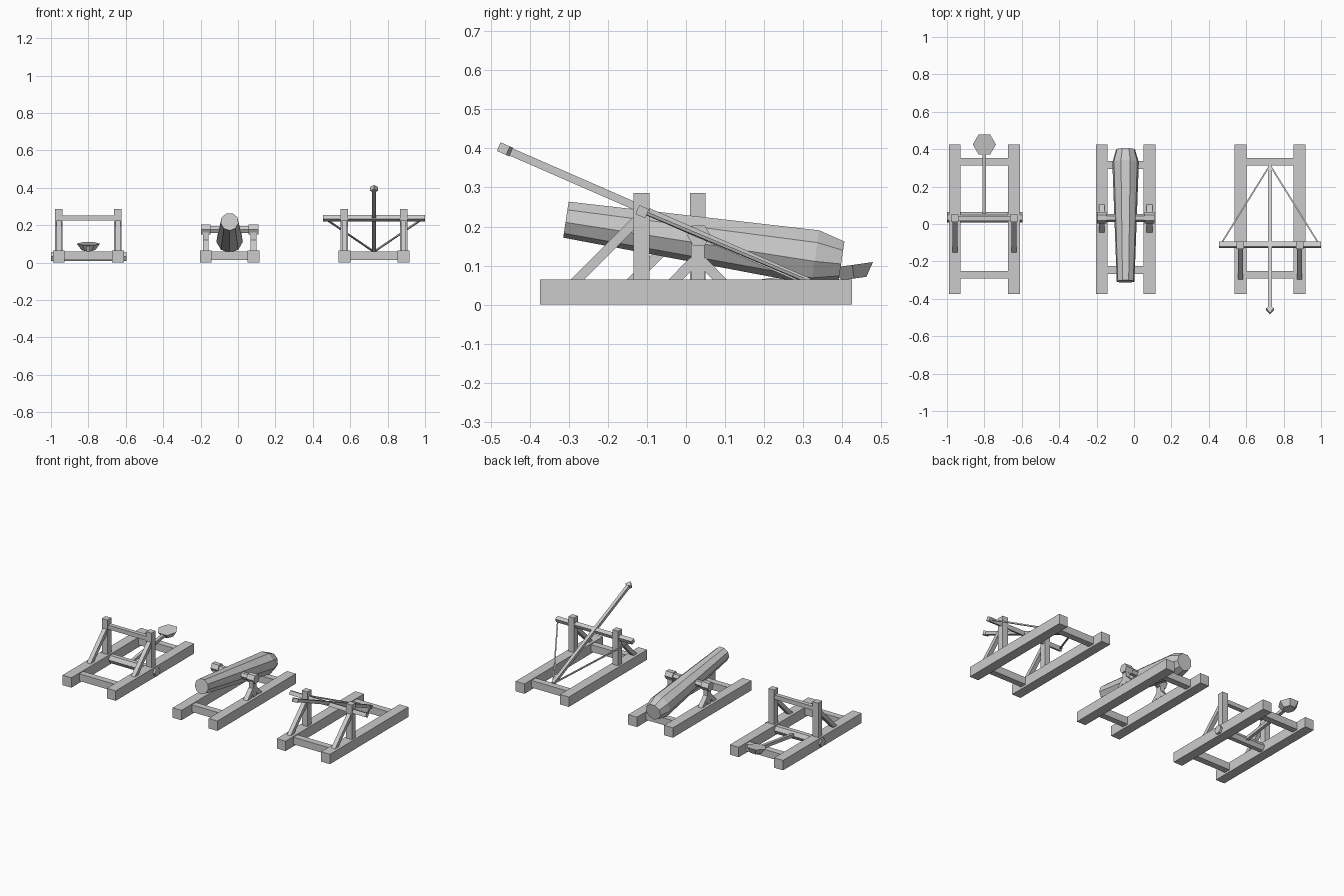
import bpy, bmesh, math
from mathutils import Vector

if "Cube" in bpy.data.objects:
    bpy.data.objects.remove(bpy.data.objects["Cube"])


def sweep(name, start, direction, sections, up=(0, 0, 1)):
    """Loft 2D outlines [(distance, points), ...] along a straight direction."""
    d = Vector(direction).normalized()
    side = d.cross(Vector(up))
    side = side.normalized() if side.length > 1e-4 else Vector((1, 0, 0))
    top = side.cross(d)
    bm = bmesh.new()
    rings = [[bm.verts.new(Vector(start) + d * t + side * a + top * b) for a, b in pts]
             for t, pts in sections]
    n = len(rings[0])
    for r, s in zip(rings, rings[1:]):
        for i in range(n):
            bm.faces.new((r[i], r[(i + 1) % n], s[(i + 1) % n], s[i]))
    bm.faces.new(rings[0][::-1])
    bm.faces.new(rings[-1])
    bmesh.ops.recalc_face_normals(bm, faces=bm.faces)
    me = bpy.data.meshes.new(name)
    bm.to_mesh(me)
    bm.free()
    ob = bpy.data.objects.new(name, me)
    bpy.context.collection.objects.link(ob)
    return ob


def ngon(r, n, phase=0.0):
    return [(r * math.cos(phase + math.tau * i / n), r * math.sin(phase + math.tau * i / n))
            for i in range(n)]


def beam(name, p, q, w, h, up=(0, 0, 1)):
    d = Vector(q) - Vector(p)
    rect = [(-w / 2, -h / 2), (w / 2, -h / 2), (w / 2, h / 2), (-w / 2, h / 2)]
    return sweep(name, p, d, [(0, rect), (d.length, rect)], up)


def hex_rod(name, x0, x1, y, z, r):
    pts = ngon(r, 6)
    return sweep(name, (x0, y, z), (1, 0, 0), [(0, pts), (x1 - x0, pts)])


# Rails and cross ties shared by all machines
def base(name, cx, half, ties):
    for s in (-1, 1):
        x = cx + s * half
        beam(name + "_rail", (x, -0.373, 0.032), (x, 0.425, 0.032), 0.063, 0.064)
    for y in ties:
        beam(name + "_cross_tie", (cx - half + 0.03, y, 0.036), (cx + half - 0.03, y, 0.036),
             0.041, 0.046)


# Uprights with a front diagonal brace
def uprights(name, cx, half, y):
    for s in (-1, 1):
        x = cx + s * half
        beam(name + "_upright", (x, y, 0.06), (x, y, 0.286), 0.04, 0.04)
        beam(name + "_brace", (x, y - 0.176, 0.052), (x, y - 0.008, 0.22), 0.027, 0.025)


# Catapult
cx = -0.8
base("catapult", cx, 0.158, (-0.272, 0.333))
uprights("catapult", cx, 0.158, 0.03)
beam("catapult_stop_bar", (cx - 0.158, 0.03, 0.238), (cx + 0.158, 0.03, 0.238), 0.027, 0.027)
hex_rod("catapult_axle", cx - 0.2, cx + 0.203, 0.035, 0.033, 0.028)
beam("throwing_arm", (cx, 0.035, 0.033), (cx, 0.425, 0.087), 0.02, 0.02)
sweep("arm_bowl", (cx, 0.43, 0.067), (0, -0.14, 0.99),
      [(0, ngon(0.037, 6)), (0.035, ngon(0.062, 6))])

# Cannon
cx = -0.045
base("cannon", cx, 0.128, (-0.246, 0.315))
for s in (-1, 1):
    x = cx + s * 0.128
    beam("cannon_post", (x, 0.03, 0.06), (x, 0.03, 0.178), 0.03, 0.035)
    for t in (-1, 1):
        beam("cannon_post_brace", (x, 0.03 + t * 0.07, 0.05), (x, 0.03 + t * 0.01, 0.112),
             0.03, 0.026)
    hex_rod("trunnion_bearing", x - 0.026, x + 0.026, 0.033, 0.177, 0.03)
hex_rod("trunnion", cx - 0.128, cx + 0.128, 0.033, 0.177, 0.021)
ph = -math.pi / 2
sweep("barrel", (cx, -0.307, 0.219), (0, 1, -0.15),
      [(0, ngon(0.048, 9, ph)), (0.645, ngon(0.072, 9, ph)), (0.713, ngon(0.052, 9, ph))])

# Ballista
cx = 0.727
base("ballista", cx, 0.158, (-0.272, 0.333))
uprights("ballista", cx, 0.158, -0.114)
tail, tip = Vector((cx, 0.315, 0.058)), Vector((cx, -0.455, 0.394))
normal = Vector((0, 0.336, 0.77))
beam("bow_bar", (cx - 0.272, -0.112, 0.238), (cx + 0.272, -0.112, 0.238), 0.027, 0.025, normal)
beam("bolt_shaft", tail, tip, 0.02, 0.02)
head = [(-0.009, -0.014), (0.009, -0.014), (0.021, -0.005), (0, 0.021), (-0.021, -0.005)]
sweep("bolt_head", (cx, -0.46, 0.396), normal, [(-0.012, head), (0.012, head)])
for s in (-1, 1):
    beam("bow_string", (cx + s * 0.265, -0.112, 0.238), tail, 0.008, 0.008)
